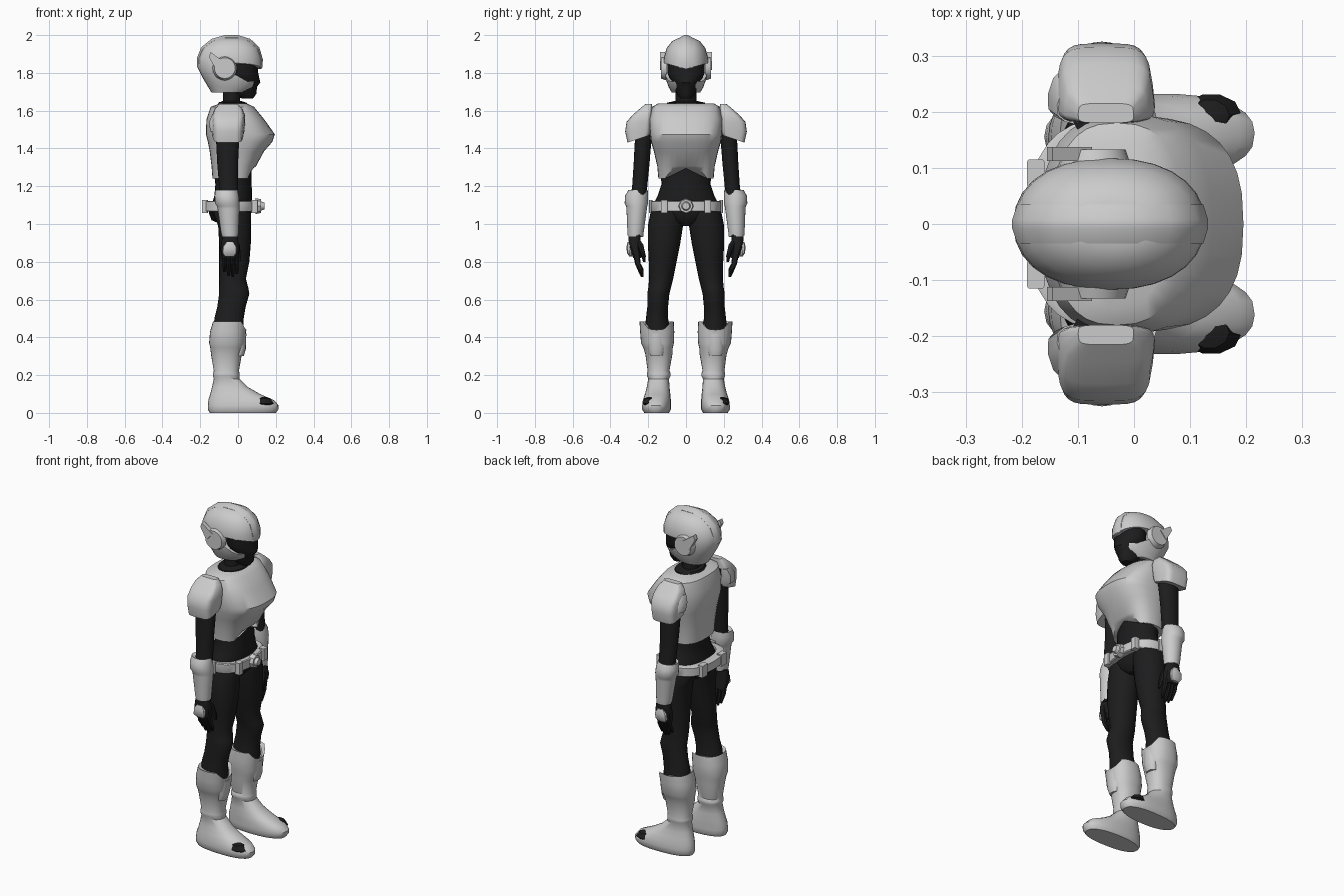
import bpy, bmesh, math
from mathutils import Vector

DARK = bpy.data.materials.new("dark_suit")
DARK.diffuse_color = (0.012, 0.012, 0.013, 1)


def finish(name, bm, dark=False, mirror=False):
    bmesh.ops.recalc_face_normals(bm, faces=bm.faces)
    me = bpy.data.meshes.new(name)
    bm.to_mesh(me)
    bm.free()
    ob = bpy.data.objects.new(name, me)
    bpy.context.collection.objects.link(ob)
    if dark:
        me.materials.append(DARK)
    if mirror:
        m = ob.modifiers.new("mirror", 'MIRROR')
        m.use_axis = (False, True, False)
        m.use_mirror_merge = False
    return ob


def loft(name, rings, dark=False, mirror=False, p=2.0, n=24, warp=None, loop=False):
    """Stacked rounded sections, each (x_back, x_front, y_min, y_max, z)."""
    bm = bmesh.new()
    rows = []
    for xb, xf, y0, y1, z in rings:
        row = []
        for i in range(n):
            a = 2 * math.pi * i / n
            c, s = math.cos(a), math.sin(a)
            x = (xb + xf) / 2 + (xf - xb) / 2 * math.copysign(abs(c) ** (2 / p), c)
            y = (y0 + y1) / 2 + (y1 - y0) / 2 * math.copysign(abs(s) ** (2 / p), s)
            row.append(bm.verts.new(warp(x, y, z) if warp else (x, y, z)))
        rows.append(row)
    pairs = list(zip(rows, rows[1:])) + ([(rows[-1], rows[0])] if loop else [])
    for a, b in pairs:
        for i in range(n):
            j = (i + 1) % n
            bm.faces.new((a[i], a[j], b[j], b[i]))
    if not loop:
        bm.faces.new(rows[0][::-1])
        bm.faces.new(rows[-1])
    return finish(name, bm, dark, mirror)


def sym(rings):
    return [(a, b, -h, h, z) for a, b, h, z in rings]


def prism(name, stations, **kw):
    """Joins equal-length x-z outlines placed at several y values."""
    bm = bmesh.new()
    rows = [[bm.verts.new((x, y, z)) for x, z in pts] for y, pts in stations]
    for a, b in zip(rows, rows[1:]):
        for i in range(len(a)):
            j = (i + 1) % len(a)
            bm.faces.new((a[i], a[j], b[j], b[i]))
    bm.faces.new(rows[0][::-1])
    bm.faces.new(rows[-1])
    return finish(name, bm, **kw)


def cut(ob, cutter):
    m = ob.modifiers.new("cut", 'BOOLEAN')
    m.operation, m.object, m.solver = 'DIFFERENCE', cutter, 'EXACT'
    bpy.context.view_layer.objects.active = ob
    bpy.ops.object.modifier_apply(modifier=m.name)
    bpy.data.objects.remove(cutter)


# Dark suit: trunk, neck, legs, arms
loft("suit_trunk", sym([(-.07, .03, .03, .99), (-.14, .06, .12, 1.02), (-.155, .07, .17, 1.06),
     (-.14, .075, .175, 1.10), (-.125, .075, .15, 1.15), (-.12, .072, .13, 1.21), (-.13, .07, .135, 1.3),
     (-.14, .1, .16, 1.45), (-.14, .08, .18, 1.56), (-.11, .055, .12, 1.63), (-.1, .035, .09, 1.645)]), dark=True)
loft("neck", sym([(-.09, .02, .062, 1.6), (-.08, .01, .055, 1.65), (-.08, .02, .055, 1.74)]), dark=True)
loft("leg", [(-.13, .03, .08, .22, .42), (-.125, .03, .095, .212, .5), (-.11, .04, .095, .205, .56),
     (-.1, .06, .088, .205, .63), (-.1, .055, .08, .2, .66), (-.1, .042, .068, .195, .71), (-.1, .06, .05, .197, .8),
     (-.1, .068, .03, .202, .9), (-.105, .068, .016, .202, .99), (-.13, .068, .01, .19, 1.05),
     (-.11, .06, .02, .175, 1.1)], dark=True, mirror=True)
loft("arm", [(-.085, 0, .228, .3, .93), (-.1, 0, .21, .3, 1.1), (-.1, 0, .205, .285, 1.2),
     (-.11, 0, .193, .277, 1.32), (-.115, .005, .185, .272, 1.42), (-.12, .005, .165, .265, 1.52),
     (-.11, 0, .15, .235, 1.58)], dark=True, mirror=True)

# Hand with fingers, thumb and knuckle plate
loft("palm", [(-.085, .0, .235, .28, .82), (-.095, .008, .24, .3, .87), (-.085, .0, .24, .305, .92),
     (-.075, -.01, .24, .3, .96)], dark=True, mirror=True, p=2.6, n=14)
for i, tip in enumerate((.745, .725, .72, .735)):
    x = -.072 + .022 * i
    loft(f"finger_{i + 1}", [(x - .006, x + .006, .226, .238, tip), (x - .01, x + .01, .226, .249, tip + .02),
         (x - .011, x + .011, .24, .27, .79), (x - .012, x + .012, .245, .28, .84)], dark=True, mirror=True, n=8)
loft("thumb", [(.0, .014, .215, .228, .80), (-.012, .014, .212, .236, .83), (-.03, .01, .225, .26, .89),
     (-.04, -.01, .245, .275, .92)], dark=True, mirror=True, n=10)
loft("knuckle_plate", [(-.07, -.02, .285, .3, .828), (-.083, -.008, .285, .312, .845),
     (-.08, -.008, .285, .316, .88), (-.06, -.025, .285, .308, .905)], mirror=True, p=3, n=12)


# Chest armour, with an arched front hem
def hem(x, y, z):
    if z < 1.25 and x > 0:
        z += .055 * max(0, 1 - (y / .11) ** 4)
    return x, y, z


loft("chest_armour", sym([(-.135, .076, .146, 1.24), (-.14, .095, .152, 1.305), (-.15, .138, .17, 1.385),
     (-.16, .182, .185, 1.435), (-.17, .195, .19, 1.475), (-.167, .138, .195, 1.555), (-.145, .085, .18, 1.62),
     (-.1, .05, .15, 1.637)]), p=2.6, n=32, warp=hem)
loft("collar", sym([(-.105, .062, .105, 1.61), (-.1, .045, .1, 1.642), (-.085, .02, .065, 1.65)]), dark=True)


# Shoulder guards: lower plate and upper dome
def droop(x, y, z):
    if z < 1.46:
        z += .04 * (.312 - y) / .12
    taper = 1 - .2 * max(0, (y - .19) / .13)
    return -.053 + (x + .053) * taper, y, z


loft("shoulder_plate", [(-.14, .033, .195, .31, 1.43), (-.145, .038, .185, .322, 1.49),
     (-.147, .042, .182, .315, 1.54), (-.14, .04, .18, .285, 1.575), (-.125, .025, .18, .245, 1.61),
     (-.1, .0, .18, .215, 1.635)], mirror=True, p=4.5, n=24, warp=droop)
loft("shoulder_rim", [(-.155, .03, .19, .285, 1.49), (-.16, .03, .18, .285, 1.54), (-.14, .02, .175, .25, 1.58)],
     mirror=True, p=3, n=16, warp=droop)

# Forearm guards with a flared cuff
loft("forearm_guard", [(-.085, .0, .226, .308, .935), (-.09, .002, .224, .31, .955), (-.108, .008, .207, .315, 1.08),
     (-.112, .008, .205, .317, 1.095), (-.122, .008, .2, .325, 1.11), (-.124, .004, .2, .322, 1.15),
     (-.12, -.002, .203, .305, 1.18), (-.105, -.01, .21, .29, 1.17)], mirror=True)


# Boots, notched below the knee
def notch(x, y, z):
    if z > .44 and x > -.04:
        z -= .045 * max(0, 1 - ((y - .155) / .07) ** 4)
    if z < .15:
        y += .03 * max(0, x) * (1 if y > .155 else .4)
    return x, y, z


loft("boot", [(-.15, .2, .09, .22, 0), (-.16, .214, .08, .231, .018), (-.16, .215, .08, .231, .04),
     (-.157, .19, .08, .228, .068), (-.148, .12, .083, .218, .098), (-.138, .055, .087, .208, .135),
     (-.128, .008, .09, .2, .18), (-.133, .008, .082, .206, .195), (-.133, .008, .082, .206, .21),
     (-.128, .005, .088, .203, .222), (-.143, .02, .072, .215, .31), (-.147, .033, .07, .226, .345),
     (-.153, .038, .064, .238, .37), (-.148, .042, .062, .243, .43), (-.132, .045, .065, .246, .485),
     (-.12, .03, .08, .23, .475)], mirror=True, p=2.3, n=28, warp=notch)
loft("suit_toe", [(.08, .18, .15, .215, .035), (.085, .19, .165, .232, .05), (.1, .17, .165, .222, .077),
     (.12, .15, .18, .2, .084)], dark=True, mirror=True, n=10)
loft("knee_flap", [(-.02, .03, .12, .19, .3), (-.02, .042, .11, .2, .34), (-.02, .044, .11, .2, .42)],
     mirror=True, n=14)

# Belt, loops, pouches and buckle
loft("belt", sym([(-.18, .1, .185, 1.065), (-.19, .105, .188, 1.07), (-.19, .105, .188, 1.118),
     (-.18, .1, .182, 1.122), (-.14, .07, .16, 1.12), (-.14, .07, .16, 1.068)]), p=2.5, n=32, loop=True)
for name, x, y, dx, dy in (("belt_front_loop", .087, .115, .018, .018), ("belt_side_loop", -.04, .186, .022, .009),
                           ("belt_back_loop", -.175, .09, .016, .025)):
    loft(name, [(x - dx, x + dx, y - dy, y + dy, z) for z in (1.058, 1.128)], mirror=True, p=8, n=16)


def disc(name, loc, r, r2, depth, axis, n):
    bpy.ops.mesh.primitive_cone_add(vertices=n, radius1=r, radius2=r2, depth=depth, location=loc)
    ob = bpy.context.object
    ob.name = name
    ob.rotation_euler = Vector(axis).to_track_quat('Z', 'Y').to_euler()


disc("buckle_plate", (.108, 0, 1.095), .042, .036, .03, (1, 0, 0), 8)
disc("buckle_stud", (.13, 0, 1.095), .025, .018, .02, (1, 0, 0), 16)

# Head and helmet
loft("face", sym([(.02, .08, .03, 1.665), (-.03, .098, .05, 1.69), (-.05, .1, .062, 1.725),
     (-.05, .118, .07, 1.75), (-.05, .112, .088, 1.775), (-.05, .107, .098, 1.80), (-.05, .103, .1, 1.87)]),
     dark=True)
helmet = loft("helmet", sym([(-.14, .04, .075, 1.695), (-.158, .09, .092, 1.725), (-.185, .112, .108, 1.77),
     (-.215, .127, .118, 1.83), (-.212, .125, .117, 1.88), (-.19, .108, .103, 1.93), (-.145, .07, .075, 1.967),
     (-.1, .03, .04, 1.985)]), n=28, p=2.2)
cut(helmet, prism("visor_cutter", [(y, [(-.03, 1.8), (-.03, top), (.3, top), (.3, 1.755), (.05, 1.755)])
                                   for y, top in ((-.2, 1.875), (0, 1.82), (.2, 1.875))]))
cut(helmet, prism("mouth_cutter", [(y, [(.0, 1.6), (.0, 1.81), (.3, 1.81), (.3, 1.6)]) for y in (-.05, .05)]))

crest = [(.128, 1.825), (.132, 1.87), (.113, 1.935), (.065, 1.98), (.0, 2.0), (-.07, 2.0), (-.14, 1.98),
         (-.195, 1.935), (-.217, 1.88), (-.217, 1.83), (-.15, 1.83), (-.1, 1.92), (.03, 1.92), (.09, 1.84)]
inner = [(-.04 + (x + .04) * .95, 1.83 + (z - 1.83) * .92) for x, z in crest]
prism("helmet_crest", [(-.035, inner), (-.008, crest), (.008, crest), (.035, inner)])
for s in (-1, 1):
    disc("ear_disc", (-.07, s * .118, 1.825), .065, .055, .03, (0, s, 0), 20)
prism("ear_fin", [(y, [(-.075, 1.86), (-.145, 1.91), (-.155, 1.885), (-.115, 1.815)]) for y in (.112, .137)],
      mirror=True)

# Smooth shading with crisp edges
for ob in bpy.data.objects:
    ob.select_set(ob.type == 'MESH')
bpy.context.view_layer.objects.active = helmet
bpy.ops.object.shade_smooth_by_angle(angle=math.radians(35))
